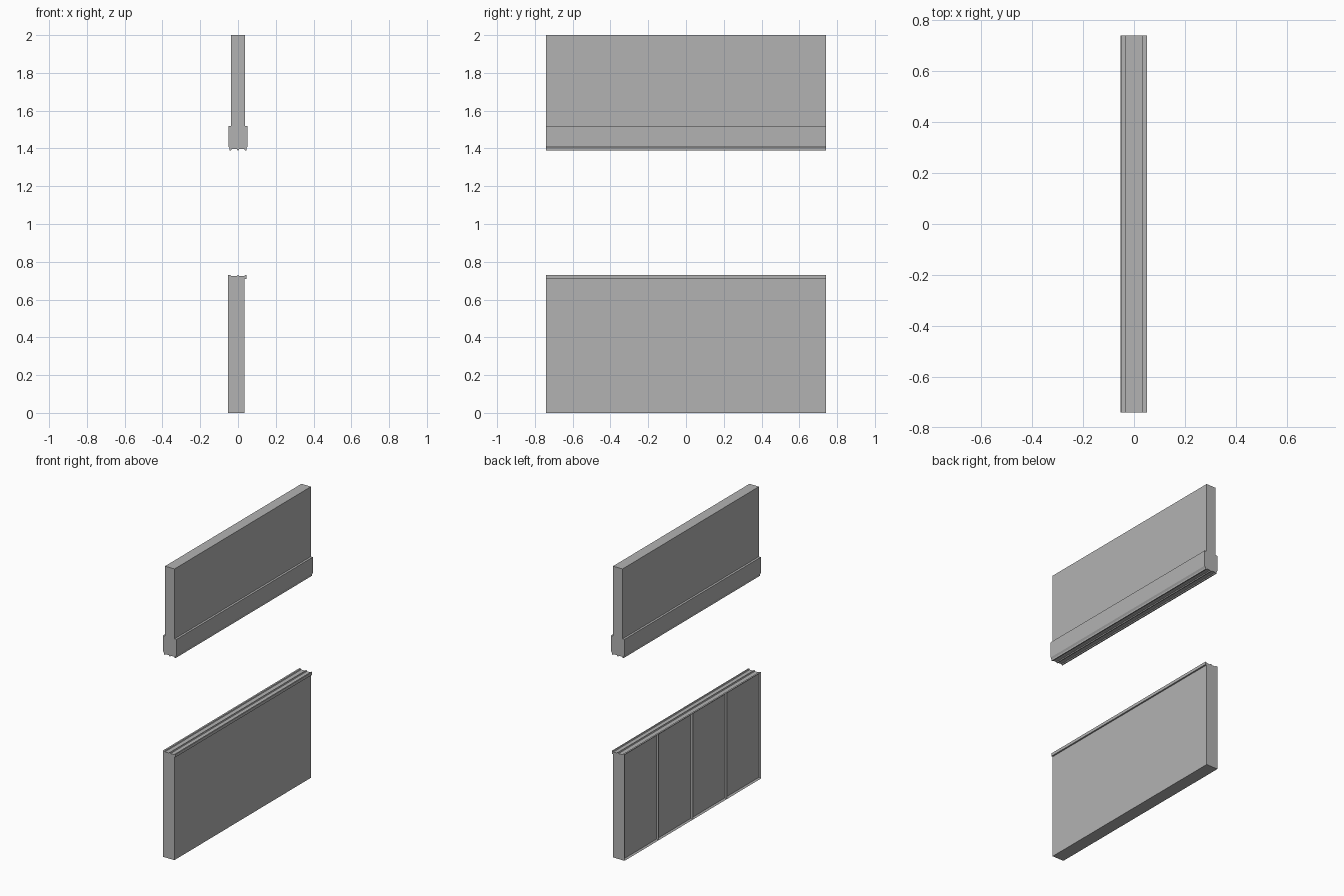
import bpy
import bmesh

cube = bpy.data.objects.get("Cube")
if cube:
    bpy.data.objects.remove(cube, do_unlink=True)

HALF_LENGTH = 0.74

# One plain grey for everything
grey = bpy.data.materials.new("plain grey")
grey.use_nodes = True
colour = (0.45, 0.45, 0.45, 1)
grey.diffuse_color = colour
grey.node_tree.nodes["Principled BSDF"].inputs["Base Color"].default_value = colour


def extrude_profile(profile):
    """Extrude an x-z outline along the whole length in y."""
    bm = bmesh.new()
    end = bm.faces.new([bm.verts.new((x, -HALF_LENGTH, z)) for x, z in profile])
    result = bmesh.ops.extrude_face_region(bm, geom=[end], use_keep_orig=True)
    verts = [g for g in result["geom"] if isinstance(g, bmesh.types.BMVert)]
    bmesh.ops.translate(bm, verts=verts, vec=(0, 2 * HALF_LENGTH, 0))
    bmesh.ops.recalc_face_normals(bm, faces=bm.faces)
    return bm


def finish(bm, name):
    mesh = bpy.data.meshes.new(name)
    bm.to_mesh(mesh)
    bm.free()
    mesh.materials.append(grey)
    obj = bpy.data.objects.new(name, mesh)
    bpy.context.collection.objects.link(obj)


# Lower wall: panelled on the -x side, lipped on the +x side, tracks on top
tracks = [(0.045, 0.73), (0.037, 0.73), (0.034, 0.724), (0.006, 0.724),
          (0.003, 0.73), (-0.003, 0.73), (-0.006, 0.724), (-0.037, 0.724),
          (-0.04, 0.73), (-0.052, 0.73)]
bm = extrude_profile([(-0.052, 0), (0.035, 0), (0.035, 0.71), (0.045, 0.71)] + tracks)


def panel_faces():
    return [f for f in bm.faces if f.normal.x < -0.99 and f.calc_area() > 0.1]


# Split the panelled side into four bays and sink each one inside its frame
for i in (-1, 0, 1):
    faces = panel_faces()
    geom = set(faces)
    for f in faces:
        geom.update(f.edges)
        geom.update(f.verts)
    bmesh.ops.bisect_plane(bm, geom=list(geom), dist=0.0001,
                           plane_co=(0, i * HALF_LENGTH / 2, 0), plane_no=(0, 1, 0))
bmesh.ops.inset_individual(bm, faces=panel_faces(), thickness=0.013, depth=-0.01)
finish(bm, "lower_wall")

# Upper wall: thin panel over a thicker sill with ribs underneath
half = [(0.036, 2), (0.036, 1.52), (0.051, 1.52), (0.051, 1.412),
        (0.044, 1.40), (0.044, 1.39), (0.037, 1.39), (0.034, 1.396),
        (0.006, 1.396), (0.003, 1.39)]
mirrored = [(-x, z) for x, z in reversed(half)]
finish(extrude_profile(half + mirrored), "upper_wall")
